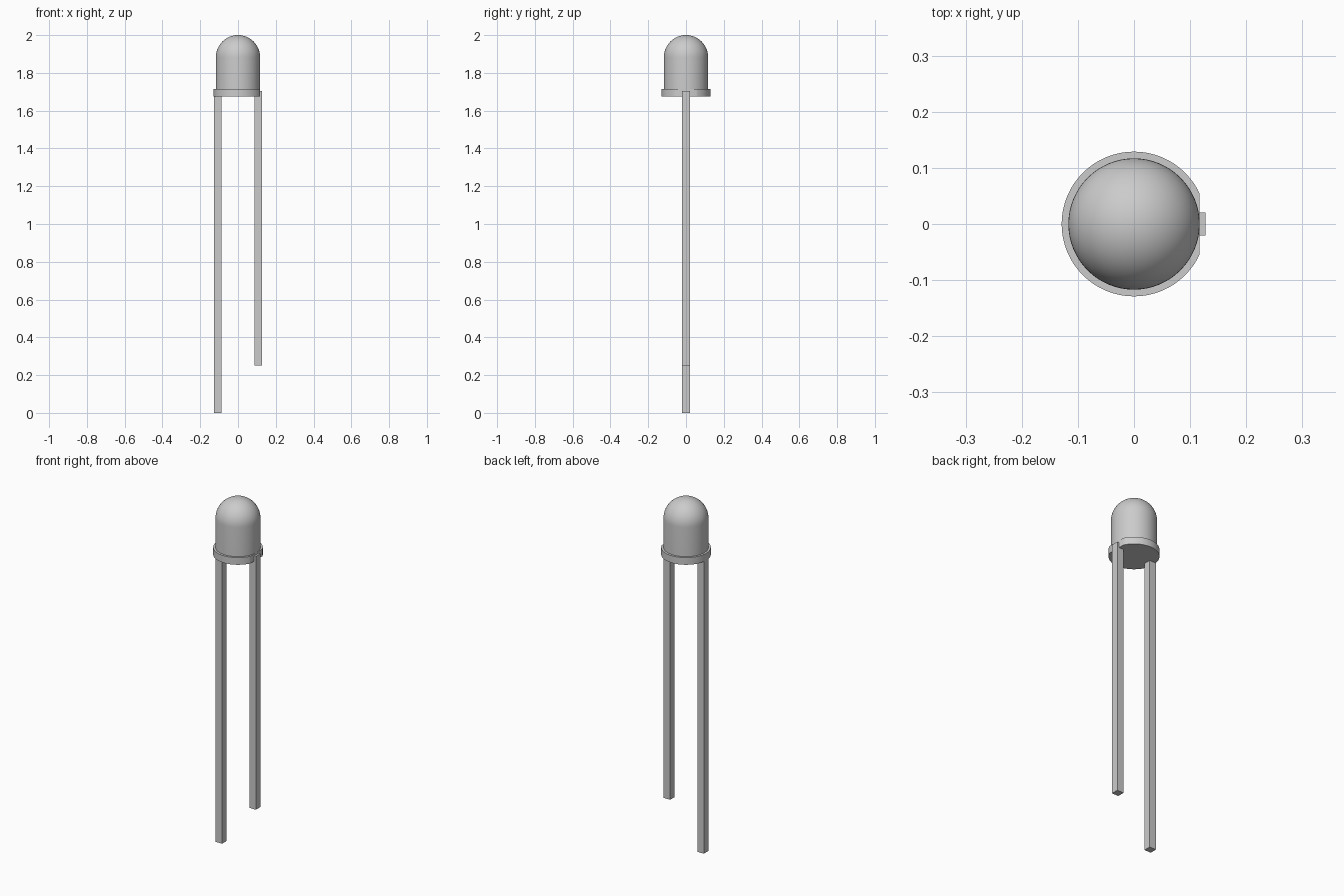
import bpy, bmesh, math
from mathutils import Matrix

cube = bpy.data.objects.get("Cube")
if cube:
    bpy.data.objects.remove(cube, do_unlink=True)

GREY = (0.6, 0.6, 0.6, 1.0)
BODY_R, FLANGE_R = 0.117, 0.129
FLANGE_Z, FLANGE_TOP, TOP = 1.675, 1.716, 2.0
LEAD_X, LEAD_W, LEAD_TOP = 0.107, 0.041, 1.705
SEGMENTS = 64

grey = bpy.data.materials.new("grey")
grey.use_nodes = True
grey.diffuse_color = GREY
grey.node_tree.nodes["Principled BSDF"].inputs["Base Color"].default_value = GREY


def add_object(name, bm, smooth=False):
    bmesh.ops.recalc_face_normals(bm, faces=bm.faces)
    mesh = bpy.data.meshes.new(name)
    bm.to_mesh(mesh)
    bm.free()
    mesh.materials.append(grey)
    obj = bpy.data.objects.new(name, mesh)
    bpy.context.collection.objects.link(obj)
    if smooth:
        bpy.ops.object.select_all(action="DESELECT")
        obj.select_set(True)
        bpy.context.view_layer.objects.active = obj
        bpy.ops.object.shade_smooth_by_angle(angle=math.radians(35))
    return obj


# Domed bulb: straight wall and quarter circle spun about z
bm = bmesh.new()
shoulder = TOP - BODY_R
arc = [math.pi / 2 * i / 16 for i in range(17)]
profile = [(0, FLANGE_Z + 0.01), (BODY_R, FLANGE_Z + 0.01)]
profile += [(BODY_R * math.cos(a), shoulder + BODY_R * math.sin(a)) for a in arc]
verts = [bm.verts.new((r, 0, z)) for r, z in profile]
edges = [bm.edges.new(pair) for pair in zip(verts, verts[1:])]
bmesh.ops.spin(bm, geom=verts + edges, cent=(0, 0, 0), axis=(0, 0, 1),
               angle=2 * math.pi, steps=SEGMENTS)
bmesh.ops.remove_doubles(bm, verts=bm.verts, dist=1e-4)
add_object("domed_bulb", bm, smooth=True)

# Rim with a flat cut on the short lead's side
bm = bmesh.new()
bmesh.ops.create_cone(bm, cap_ends=True, segments=SEGMENTS,
                      radius1=FLANGE_R, radius2=FLANGE_R,
                      depth=FLANGE_TOP - FLANGE_Z,
                      matrix=Matrix.Translation((0, 0, (FLANGE_TOP + FLANGE_Z) / 2)))
bmesh.ops.bisect_plane(bm, geom=bm.verts[:] + bm.edges[:] + bm.faces[:],
                       plane_co=(BODY_R, 0, 0), plane_no=(1, 0, 0), clear_outer=True)
bmesh.ops.holes_fill(bm, edges=[e for e in bm.edges if e.is_boundary])
add_object("flattened_rim", bm, smooth=True)

# Square wire leads of unequal length
for name, x, bottom in (("long_lead", -LEAD_X, 0.0), ("short_lead", LEAD_X, 0.252)):
    bm = bmesh.new()
    bmesh.ops.create_cube(bm, size=1, matrix=Matrix.Translation((x, 0, (LEAD_TOP + bottom) / 2))
                          @ Matrix.Diagonal((LEAD_W, LEAD_W, LEAD_TOP - bottom, 1)))
    add_object(name, bm)
